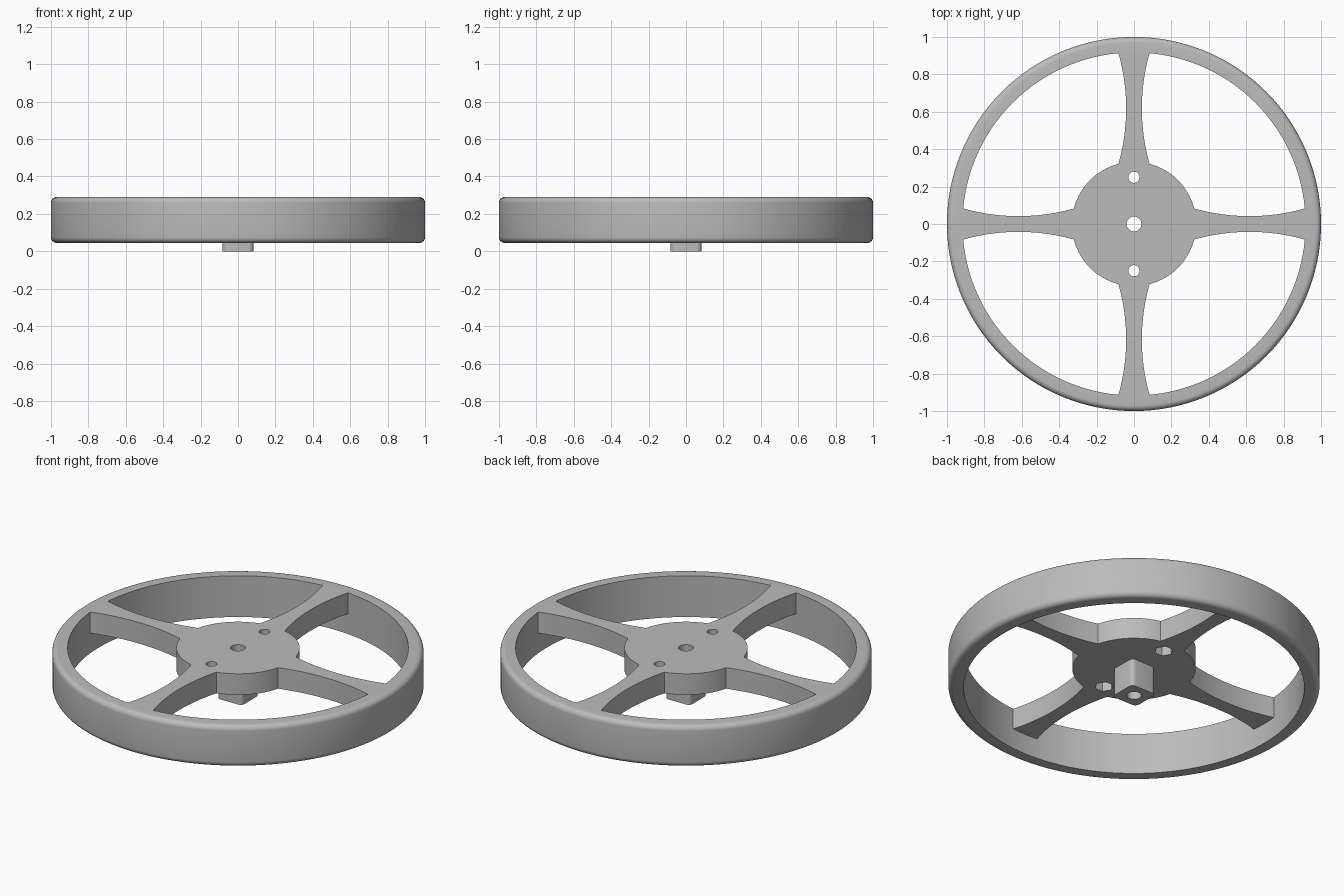
import bpy, bmesh, math
from math import sin, cos, pi, asin, radians

if "Cube" in bpy.data.objects:
    bpy.data.objects.remove(bpy.data.objects["Cube"], do_unlink=True)

RIM_IN, HUB_R, END_W, WAIST_W = 0.917, 0.332, 0.083, 0.042
TOP, RIM_BOTTOM, PLATE_BOTTOM = 0.29, 0.045, 0.165

grey = bpy.data.materials.new("plain grey")
grey.use_nodes = True
colour = (0.5, 0.5, 0.5, 1)
grey.diffuse_color = colour
grey.node_tree.nodes["Principled BSDF"].inputs["Base Color"].default_value = colour


def finish(name, bm):
    bmesh.ops.recalc_face_normals(bm, faces=bm.faces)
    mesh = bpy.data.meshes.new(name)
    bm.to_mesh(mesh)
    bm.free()
    obj = bpy.data.objects.new(name, mesh)
    bpy.context.collection.objects.link(obj)
    mesh.materials.append(grey)
    return obj


def activate(obj):
    bpy.ops.object.select_all(action="DESELECT")
    obj.select_set(True)
    bpy.context.view_layer.objects.active = obj


def smooth(obj):
    activate(obj)
    bpy.ops.object.shade_smooth_by_angle(angle=radians(25))


def prism(name, outline, z0, z1):
    bm = bmesh.new()
    face = bm.faces.new([bm.verts.new((x, y, z0)) for x, y in outline])
    top = bmesh.ops.extrude_face_region(bm, geom=[face])["geom"]
    verts = [v for v in top if isinstance(v, bmesh.types.BMVert)]
    bmesh.ops.translate(bm, verts=verts, vec=(0, 0, z1 - z0))
    return finish(name, bm)


def arc(radius, a0, a1, steps, cx=0, cy=0):
    return [(cx + radius * cos(a0 + (a1 - a0) * i / steps),
             cy + radius * sin(a0 + (a1 - a0) * i / steps)) for i in range(steps + 1)]


def cut_hole(target, x, y, radius, z0, z1, sides=32):
    cutter = prism("hole_cutter", arc(radius, 0, 2 * pi, sides, x, y)[:-1], z0, z1)
    cutter.hide_render = True
    mod = target.modifiers.new("hole", "BOOLEAN")
    mod.operation, mod.solver, mod.object = "DIFFERENCE", "EXACT", cutter
    activate(target)
    bpy.ops.object.modifier_apply(modifier=mod.name)
    bpy.data.objects.remove(cutter, do_unlink=True)


# Rim: lathed section with rounded outer edges
F = 0.03
section = [(RIM_IN, RIM_BOTTOM)]
section += arc(F, -pi / 2, 0, 6, 1 - F, RIM_BOTTOM + F)
section += arc(F, 0, pi / 2, 6, 1 - F, TOP - F)
section += [(RIM_IN, TOP)]
bm = bmesh.new()
ring = [bm.verts.new((r, 0, z)) for r, z in section]
edges = [bm.edges.new((ring[i - 1], ring[i])) for i in range(len(ring))]
bmesh.ops.spin(bm, geom=ring + edges, cent=(0, 0, 0), axis=(0, 0, 1),
               angle=2 * pi, steps=128, use_merge=True)
bmesh.ops.remove_doubles(bm, verts=bm.verts, dist=0.0001)
smooth(finish("rim", bm))

# Hub and four waisted spokes as one plate
r_hub = math.sqrt(HUB_R ** 2 - END_W ** 2)
r_rim = RIM_IN - 0.004
mid, half = (r_hub + r_rim) / 2, (r_rim - r_hub) / 2
side = []
for i in range(25):
    t = i / 12 - 1
    side.append((mid + half * t, WAIST_W + (END_W - WAIST_W) * t * t))
a_rim, a_hub = asin(END_W / RIM_IN), asin(END_W / HUB_R)
quarter = [(r, -w) for r, w in side]
quarter += arc(RIM_IN + 0.002, -a_rim, a_rim, 8)
quarter += side[::-1]
quarter += arc(HUB_R, a_hub, pi / 2 - a_hub, 16)[1:-1]
outline = []
for k in range(4):
    c, s = round(cos(k * pi / 2)), round(sin(k * pi / 2))
    outline += [(x * c - y * s, x * s + y * c) for x, y in quarter]
plate = prism("hub_and_spokes", outline, PLATE_BOTTOM, TOP)

# Centre bore, two bolt holes and hexagonal nut pockets beneath
cut_hole(plate, 0, 0, 0.04, 0.1, 0.4)
for y in (-0.25, 0.25):
    cut_hole(plate, 0, y, 0.03, 0.1, 0.4)
    cut_hole(plate, 0, y, 0.051, 0.1, 0.225, 6)
smooth(plate)

# Square post with rounded corners and a bore
H, R = 0.083, 0.026
corners = []
for k, (sx, sy) in enumerate([(1, 1), (-1, 1), (-1, -1), (1, -1)]):
    corners += arc(R, k * pi / 2, (k + 1) * pi / 2, 6, sx * (H - R), sy * (H - R))
post = prism("centre_post", corners, 0, PLATE_BOTTOM)
cut_hole(post, 0, 0, 0.04, -0.1, 0.3)
smooth(post)
